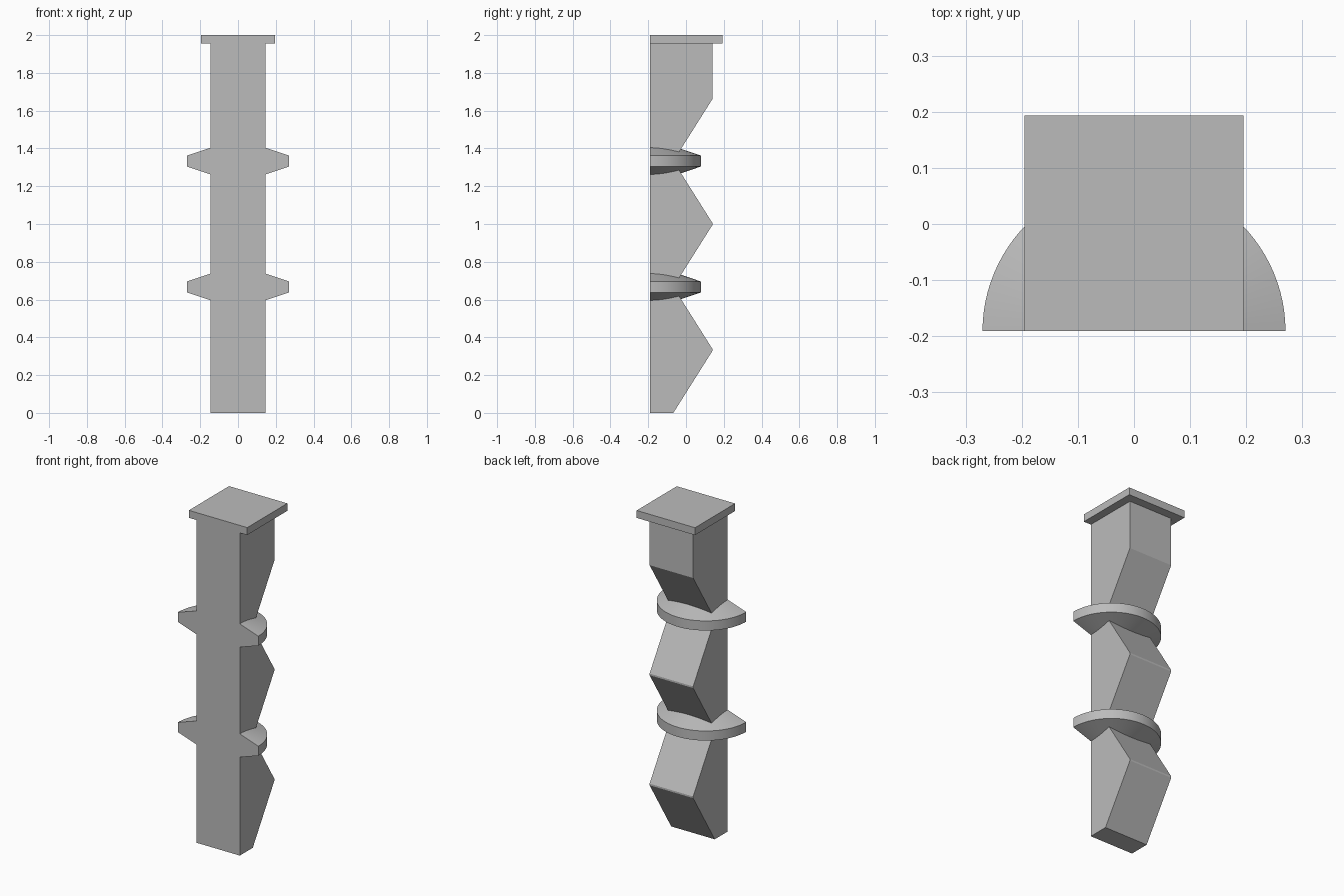
import bpy, bmesh, math
from mathutils import Vector

cube = bpy.data.objects.get("Cube")
if cube:
    bpy.data.objects.remove(cube, do_unlink=True)

grey = bpy.data.materials.new("plain grey")
grey.use_nodes = True
grey.diffuse_color = (0.5, 0.5, 0.5, 1)
grey.node_tree.nodes["Principled BSDF"].inputs["Base Color"].default_value = (0.5, 0.5, 0.5, 1)

FRONT, PITCH = -0.191, 2 / 3


def finish(name, bm, smooth=False):
    bmesh.ops.recalc_face_normals(bm, faces=bm.faces)
    mesh = bpy.data.meshes.new(name)
    bm.to_mesh(mesh)
    bm.free()
    obj = bpy.data.objects.new(name, mesh)
    bpy.context.collection.objects.link(obj)
    mesh.materials.append(grey)
    if smooth:
        bpy.ops.object.select_all(action='DESELECT')
        obj.select_set(True)
        bpy.context.view_layer.objects.active = obj
        bpy.ops.object.shade_smooth_by_angle(angle=math.radians(20))
    return obj


# Zigzag shaft: side profile extruded across the width
half_width, peak, notch = 0.146, 0.14, -0.067
profile = [(FRONT, 0), (notch, 0)]
for i in range(3):
    mid = (i + 0.5) * PITCH
    profile += [(peak, mid - 0.005), (peak, mid + 0.005)]
    if i < 2:
        profile.append((notch, (i + 1) * PITCH))
profile[-1] = (peak, 1.96)
profile.append((FRONT, 1.96))
bm = bmesh.new()
face = bm.faces.new([bm.verts.new((-half_width, y, z)) for y, z in profile])
ext = bmesh.ops.extrude_face_region(bm, geom=[face])
bmesh.ops.translate(bm, vec=(2 * half_width, 0, 0),
                    verts=[v for v in ext["geom"] if isinstance(v, bmesh.types.BMVert)])
finish("shaft", bm)

# Square cap plate
bm = bmesh.new()
bmesh.ops.create_cube(bm, size=1)
bmesh.ops.scale(bm, vec=(0.391, 0.384, 0.045), verts=bm.verts)
bmesh.ops.translate(bm, vec=(0, 0.001, 1.9775), verts=bm.verts)
finish("cap", bm)

# Half-round tapered collars seated in the notches
section = [(0.13, -0.076), (0.27, -0.029), (0.27, 0.029), (0.13, 0.076)]
for i, name in enumerate(("lower_collar", "upper_collar")):
    bm = bmesh.new()
    centre = Vector((0, FRONT, (i + 1) * PITCH))
    face = bm.faces.new([bm.verts.new(centre + Vector((r, 0, h))) for r, h in section])
    bmesh.ops.spin(bm, geom=[face] + face.edges[:] + face.verts[:], cent=centre,
                   axis=(0, 0, 1), angle=math.pi, steps=48, use_duplicate=False)
    # Close the starting end if the spin left it open
    rim = [e for e in bm.edges if e.is_boundary]
    if rim:
        bmesh.ops.holes_fill(bm, edges=rim, sides=0)
    finish(name, bm, smooth=True)
